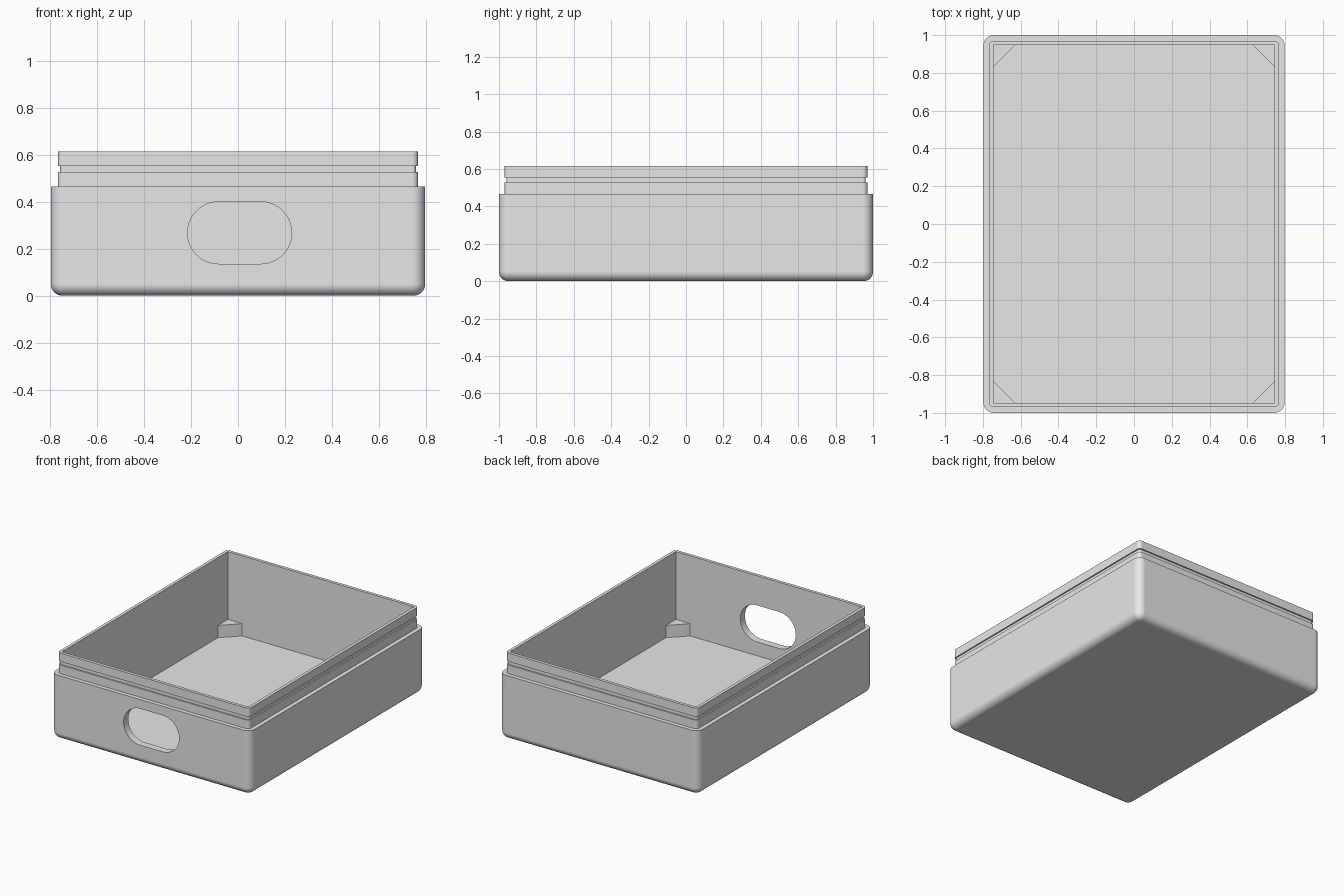
import bpy, bmesh
from math import sin, cos, pi, radians

cube = bpy.data.objects.get("Cube")
if cube:
    bpy.data.objects.remove(cube, do_unlink=True)

HX, HY = 0.797, 1.0            # outer half sizes
WALL, FLOOR, TOP = 0.0525, 0.036, 0.615
CORNER, FILLET = 0.055, 0.05

grey = bpy.data.materials.new("light_grey")
grey.use_nodes = True
grey.diffuse_color = (0.8, 0.8, 0.8, 1)
grey.node_tree.nodes["Principled BSDF"].inputs["Base Color"].default_value = (0.8, 0.8, 0.8, 1)


def loft(name, rings):
    """Skin a stack of equal-length point rings and cap both ends."""
    bm = bmesh.new()
    loops = [[bm.verts.new(p) for p in ring] for ring in rings]
    for a, b in zip(loops, loops[1:]):
        for i in range(len(a)):
            j = (i + 1) % len(a)
            bm.faces.new((a[i], a[j], b[j], b[i]))
    bm.faces.new(loops[0])
    bm.faces.new(loops[-1])
    bmesh.ops.recalc_face_normals(bm, faces=bm.faces)
    mesh = bpy.data.meshes.new(name)
    bm.to_mesh(mesh)
    bm.free()
    mesh.materials.append(grey)
    obj = bpy.data.objects.new(name, mesh)
    bpy.context.collection.objects.link(obj)
    return obj


def rounded_ring(inset, z, steps=8):
    r = max(CORNER - inset, 0.004)
    cx, cy = HX - inset - r, HY - inset - r
    points = []
    for k, (sx, sy) in enumerate(((1, 1), (-1, 1), (-1, -1), (1, -1))):
        for i in range(steps + 1):
            a = (k + i / steps) * pi / 2
            points.append((sx * cx + r * cos(a), sy * cy + r * sin(a), z))
    return points


def cut(target, cutter):
    mod = target.modifiers.new("cut", "BOOLEAN")
    mod.operation, mod.solver, mod.object = "DIFFERENCE", "EXACT", cutter
    bpy.context.view_layer.objects.active = target
    bpy.ops.object.modifier_apply(modifier=mod.name)
    bpy.data.objects.remove(cutter, do_unlink=True)


# Outer shell: bottom fillet, wall, stepped lip with a seal groove
profile = [(FILLET * (1 - sin(a)), FILLET * (1 - cos(a)))
           for a in (i * pi / 16 for i in range(9))]
profile += [(0, 0.466), (0.03, 0.466), (0.03, 0.528), (0.04, 0.528),
            (0.04, 0.553), (0.03, 0.553), (0.03, TOP)]
tray = loft("tray", [rounded_ring(d, z) for d, z in profile])

# Square-cornered cavity
ix, iy = HX - WALL, HY - WALL
rect = [(ix, iy), (-ix, iy), (-ix, -iy), (ix, -iy)]
cut(tray, loft("cavity_cutter", [[(x, y, z) for x, y in rect] for z in (FLOOR, 0.8)]))

# Stadium-shaped opening through the front wall only
r, half, steps = 0.132, 0.09, 20
stadium = []
for start, side in ((-pi / 2, 1), (pi / 2, -1)):
    for i in range(steps + 1):
        a = start + pi * i / steps
        stadium.append((0.007 + side * half + r * cos(a), 0.268 + r * sin(a)))
cut(tray, loft("slot_cutter", [[(x, y, z) for x, z in stadium] for y in (-1.1, -0.8)]))

# Smooth fillets, crisp steps
bpy.ops.object.select_all(action="DESELECT")
tray.select_set(True)
bpy.context.view_layer.objects.active = tray
bpy.ops.object.shade_smooth_by_angle(angle=radians(30))
weighted = tray.modifiers.new("even_shading", "WEIGHTED_NORMAL")
weighted.keep_sharp = True

# Triangular blocks in the four inside corners
leg = 0.115
for sx, side in ((1, "left"), (-1, "right")):
    for sy, end in ((-1, "front"), (1, "back")):
        corner = [(sx * ix, sy * iy), (sx * (ix - leg), sy * iy), (sx * ix, sy * (iy - leg))]
        loft(f"corner_block_{end}_{side}",
             [[(x, y, z) for x, y in corner] for z in (FLOOR, 0.125)])
